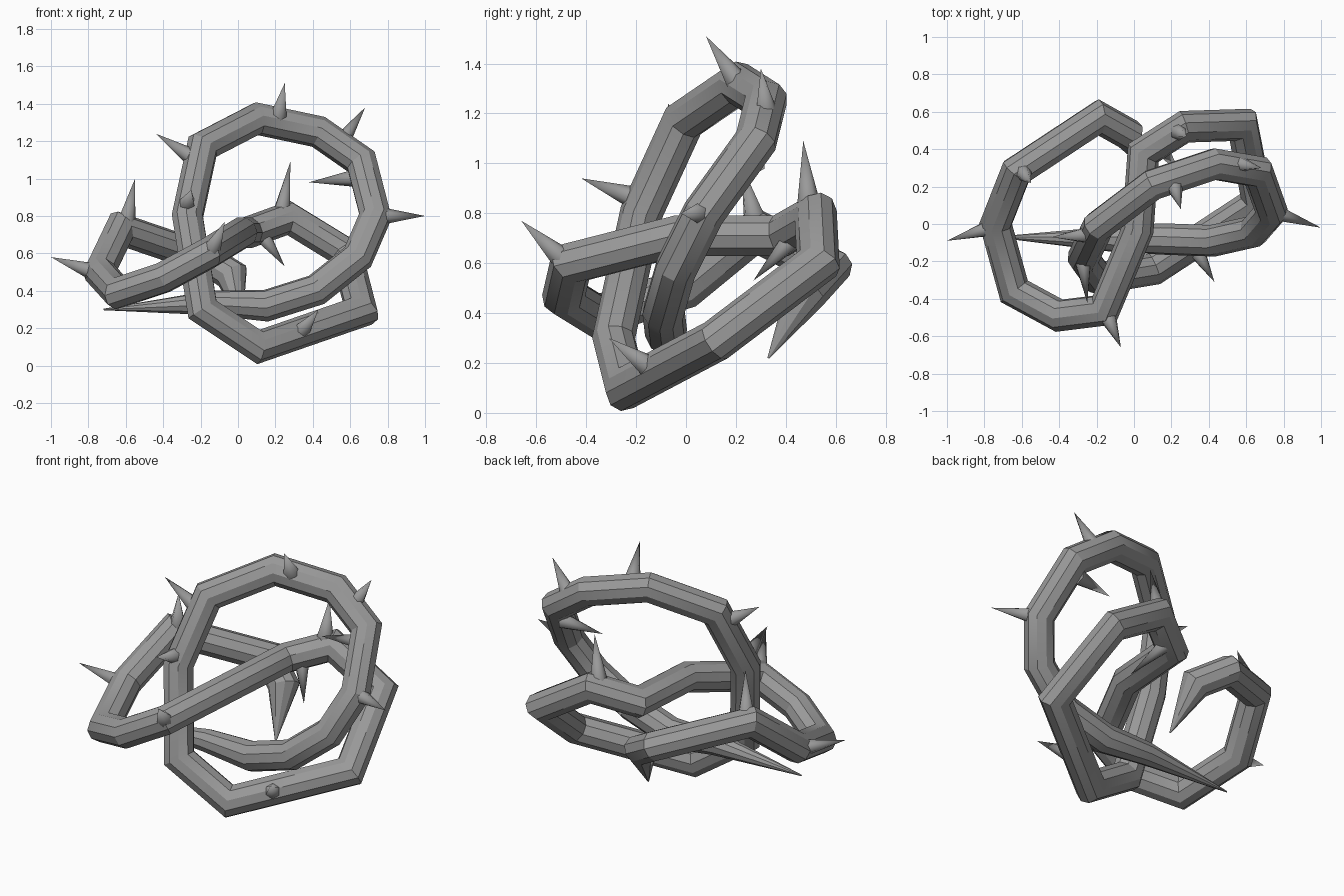
import bpy, bmesh, math
from mathutils import Vector

cube = bpy.data.objects.get("Cube")
if cube:
    bpy.data.objects.remove(cube, do_unlink=True)

mat = bpy.data.materials.new("stem grey")
mat.use_nodes = True
GREY = (0.32, 0.32, 0.32, 1)
mat.diffuse_color = GREY
mat.node_tree.nodes["Principled BSDF"].inputs["Base Color"].default_value = GREY

R = 0.085
SIDES = 10


def finish(bm, name, angle):
    bmesh.ops.recalc_face_normals(bm, faces=bm.faces)
    mesh = bpy.data.meshes.new(name)
    bm.to_mesh(mesh)
    bm.free()
    mesh.materials.append(mat)
    obj = bpy.data.objects.new(name, mesh)
    bpy.context.collection.objects.link(obj)
    bpy.ops.object.select_all(action="DESELECT")
    obj.select_set(True)
    bpy.context.view_layer.objects.active = obj
    bpy.ops.object.shade_smooth_by_angle(angle=math.radians(angle))
    return obj


def mitred_tube(name, path, radii):
    """Sweep a round section along straight segments with mitred corners."""
    pts = [Vector(p) for p in path]
    dirs = [(b - a).normalized() for a, b in zip(pts, pts[1:])]
    bm = bmesh.new()
    side = dirs[0].orthogonal().normalized()
    rings = []
    for i, p in enumerate(pts):
        d_in = dirs[max(i - 1, 0)]
        d_out = dirs[min(i, len(dirs) - 1)]
        plane = (d_in + d_out).normalized()
        up = d_in.cross(side)
        ring = []
        for k in range(SIDES):
            a = math.tau * k / SIDES
            off = (side * math.cos(a) + up * math.sin(a)) * radii[i]
            off -= d_in * (off.dot(plane) / d_in.dot(plane))
            ring.append(bm.verts.new(p + off))
        rings.append(ring)
        side = d_in.rotation_difference(d_out) @ side
    for r0, r1 in zip(rings, rings[1:]):
        for k in range(SIDES):
            n = (k + 1) % SIDES
            bm.faces.new((r0[k], r0[n], r1[n], r1[k]))
    bm.faces.new(rings[0])
    bm.faces.new(rings[-1])
    return finish(bm, name, 30)


def thorn(base, tip, name="thorn"):
    """Six-sided spike, sunk a little into the stem."""
    base, tip = Vector(base), Vector(tip)
    d = (tip - base).normalized()
    base = base - d * 0.03
    bm = bmesh.new()
    bmesh.ops.create_cone(bm, cap_ends=True, segments=6, radius1=0.048,
                          radius2=0.0, depth=(tip - base).length)
    rot = d.to_track_quat("Z", "Y").to_matrix()
    bmesh.ops.rotate(bm, verts=bm.verts, matrix=rot)
    bmesh.ops.translate(bm, verts=bm.verts, vec=(base + tip) / 2)
    return finish(bm, name, 65)


# Twisting stem, pointed at both ends
path = [
    (-.72, -.07, .30), (-.15, -.08, .335), (.15, -.08, .32), (.42, -.09, .405),
    (.64, -.04, .58), (.735, .07, .8), (.66, .28, 1.09), (.43, .32, 1.25),
    (.1, .21, 1.32), (-.19, -.01, 1.17), (-.27, -.18, .8), (-.19, -.29, .3),
    (.11, -.24, .1), (.66, .12, .29), (.58, .53, .6), (.27, .52, .79),
    (.05, .38, .71), (.02, -.03, .71), (-.16, -.46, .6), (-.4, -.49, .47),
    (-.64, -.36, .39), (-.74, 0, .5), (-.63, .28, .73), (-.19, .57, .58),
    (-.03, .48, .48), (.02, .33, .22)]
radii = [R] * len(path)
radii[0] = radii[-1] = 0.004
radii[1] = 0.066
mitred_tube("stem", path, radii)

# Thorns: base, tip
for base, tip in [
        ((-.8, -.03, .51), (-1, -.09, .58)), ((-.59, .27, .8), (-.55, .22, 1)),
        ((-.27, -.06, 1.13), (-.44, -.07, 1.24)), ((.22, .19, 1.35), (.25, .08, 1.51)),
        ((.57, .32, 1.22), (.68, .3, 1.38)), ((.6, .27, 1), (.38, .25, .98)),
        ((.79, .05, .8), (1, -.02, .8)), ((.24, .49, .86), (.28, .47, 1.09)),
        ((.14, .41, .68), (.25, .27, .53)), ((.35, -.17, .2), (.43, -.31, .3)),
        ((-.13, -.52, .64), (-.07, -.66, .77)), ((-.27, -.23, .87), (-.25, -.42, .94))]:
    thorn(base, tip)
